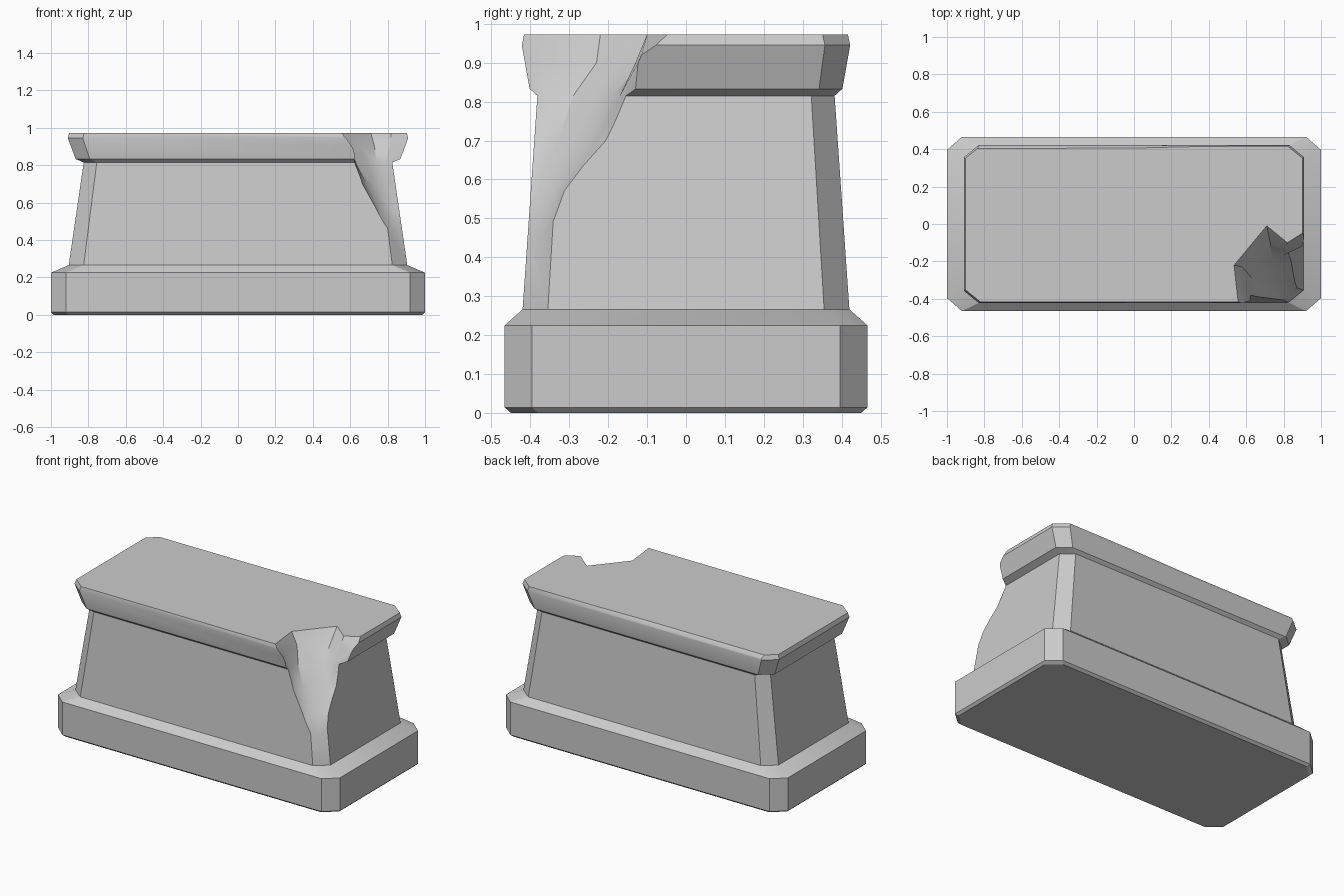
import bpy, bmesh, math

if "Cube" in bpy.data.objects:
    bpy.data.objects.remove(bpy.data.objects["Cube"])


def loft(name, rings):
    """Closed solid skinned through rings of equal point count."""
    bm = bmesh.new()
    loops = [[bm.verts.new(p) for p in r] for r in rings]
    n = len(loops[0])
    for a, b in zip(loops, loops[1:]):
        for i in range(n):
            j = (i + 1) % n
            bm.faces.new((a[i], a[j], b[j], b[i]))
    bm.faces.new(loops[0][::-1])
    bm.faces.new(loops[-1])
    bmesh.ops.recalc_face_normals(bm, faces=bm.faces)
    me = bpy.data.meshes.new(name)
    bm.to_mesh(me)
    bm.free()
    ob = bpy.data.objects.new(name, me)
    bpy.context.collection.objects.link(ob)
    return ob


def chamfered(z, x, y, c, d):
    return [(x, -y + d, z), (x, y - d, z), (x - c, y, z), (-x + c, y, z),
            (-x, y - d, z), (-x, -y + d, z), (-x + c, -y, z), (x - c, -y, z)]


def cut(ob, cutter):
    m = ob.modifiers.new("cut", 'BOOLEAN')
    m.operation = 'DIFFERENCE'
    m.solver = 'EXACT'
    m.object = cutter
    bpy.context.view_layer.objects.active = ob
    bpy.ops.object.modifier_apply(modifier=m.name)
    bpy.data.objects.remove(cutter)


# Plinth, tapered body and cornice: z, half x, half y, corner cut x, corner cut y
profile = [(0, .985, .45, .08, .07), (.014, 1, .466, .08, .07),
           (.225, 1, .466, .08, .07), (.266, .905, .42, .08, .065),
           (.815, .825, .382, .07, .06), (.833, .868, .402, .075, .06),
           (.945, .91, .422, .08, .065), (.973, .902, .416, .08, .065)]
pedestal = loft("stone_pedestal", [chamfered(*p) for p in profile])

# Broken corner: inner edge of the fracture at several heights
fracture = [
    (1.05, [(.54, -.45), (.53, -.36), (.525, -.22), (.60, -.12), (.71, .02), (.82, -.09), (.95, .0)]),
    (.973, [(.56, -.44), (.55, -.36), (.535, -.22), (.61, -.13), (.71, -.01), (.82, -.10), (.93, -.03)]),
    (.90, [(.62, -.44), (.59, -.36), (.58, -.23), (.65, -.16), (.73, -.11), (.81, -.13), (.93, -.12)]),
    (.815, [(.62, -.42), (.625, -.36), (.63, -.29), (.69, -.23), (.74, -.19), (.79, -.17), (.88, -.13)]),
    (.70, [(.66, -.41), (.67, -.37), (.69, -.33), (.72, -.29), (.76, -.25), (.80, -.23), (.87, -.19)]),
    (.57, [(.73, -.42), (.74, -.39), (.76, -.365), (.785, -.345), (.81, -.33), (.84, -.32), (.90, -.30)]),
    (.42, [(.80, -.44), (.81, -.425), (.825, -.41), (.84, -.395), (.86, -.38), (.88, -.37), (.93, -.35)]),
]
rings = [[(x, y, z) for x, y in pts] +
         [(1.3, pts[-1][1], z), (1.3, -.7, z), (pts[0][0], -.7, z)]
         for z, pts in fracture]
bite = loft("bite_cutter", rings)
cut(pedestal, bite)

# Worn strip along the back top edge
wear = loft("wear_cutter", [[(x, y0, 1.0), (x, .46, 1.0), (x, .46, .90)]
                            for x, y0 in ((-.95, .378), (-.80, .383), (.0, .386), (.5, .398))])
cut(pedestal, wear)

# Smooth slight angles, keep hard stone edges
bpy.ops.object.select_all(action='DESELECT')
pedestal.select_set(True)
bpy.context.view_layer.objects.active = pedestal
bpy.ops.object.shade_smooth_by_angle(angle=math.radians(25))
